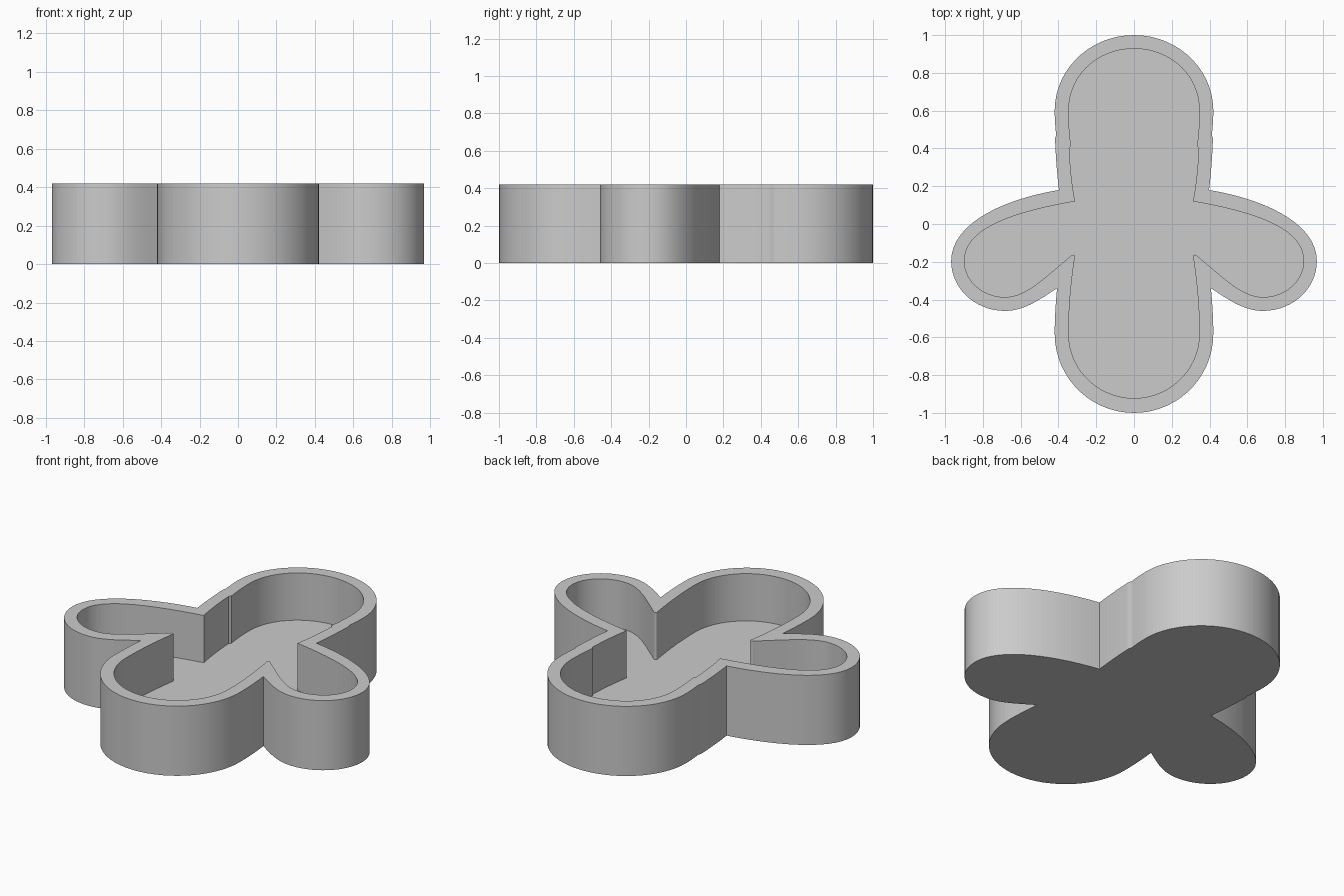
import bpy, bmesh, math
from mathutils import Vector
from mathutils.geometry import interpolate_bezier

cube = bpy.data.objects.get("Cube")
if cube:
    bpy.data.objects.remove(cube, do_unlink=True)

HEIGHT, FLOOR = 0.42, 0.135
STEPS = 16

grey = bpy.data.materials.new("plain grey")
grey.use_nodes = True
grey.diffuse_color = (0.6, 0.6, 0.6, 1)
grey.node_tree.nodes["Principled BSDF"].inputs["Base Color"].default_value = (0.6, 0.6, 0.6, 1)


def outline(start, segments):
    """Half outline of lines (one point) and curves (three points), mirrored to a closed loop."""
    points = [Vector(start)]
    for seg in segments:
        if len(seg) == 1:
            points.append(Vector(seg[0]))
        else:
            h1, h2, end = map(Vector, seg)
            points += [p.to_2d() for p in interpolate_bezier(points[-1], h1, h2, end, STEPS)[1:]]
    return points + [Vector((-p.x, p.y)) for p in reversed(points[1:-1])]


# Outer wall: head, neck step, arm, leg
outer = outline((0, 1), [
    [(0.232, 1), (0.42, 0.82), (0.42, 0.6)],
    [(0.42, 0.55), (0.416, 0.51), (0.412, 0.47)],
    [(0.418, 0.455)],
    [(0.415, 0.36), (0.407, 0.26), (0.397, 0.18)],
    [(0.70, 0.13), (0.968, 0.0), (0.968, -0.196)],
    [(0.968, -0.342), (0.84, -0.46), (0.683, -0.46)],
    [(0.58, -0.46), (0.50, -0.40), (0.407, -0.34)],
    [(0.415, -0.42), (0.42, -0.50), (0.42, -0.58)],
    [(0.42, -0.812), (0.232, -1), (0, -1)],
])

# Inner wall of the hollow
inner = outline((0, 0.928), [
    [(0.191, 0.928), (0.346, 0.79), (0.346, 0.6)],
    [(0.346, 0.54), (0.342, 0.47), (0.333, 0.412)],
    [(0.343, 0.4)],
    [(0.338, 0.3), (0.328, 0.2), (0.312, 0.12)],
    [(0.72, 0.05), (0.898, -0.05), (0.898, -0.196)],
    [(0.898, -0.302), (0.80, -0.387), (0.683, -0.387)],
    [(0.57, -0.387), (0.47, -0.28), (0.333, -0.168)],
    [(0.325, -0.158), (0.308, -0.162), (0.314, -0.18)],
    [(0.335, -0.32), (0.346, -0.45), (0.346, -0.58)],
    [(0.346, -0.77), (0.191, -0.922), (0, -0.922)],
])

bm = bmesh.new()


def wall(loop, low, high):
    """Cap the loop at the low level, raise a wall, and return the top edges."""
    bottom = [bm.verts.new((p.x, p.y, low)) for p in loop]
    top = [bm.verts.new((p.x, p.y, high)) for p in loop]
    bm.faces.new(bottom)
    edges = []
    for i in range(len(loop)):
        j = (i + 1) % len(loop)
        bm.faces.new((bottom[i], bottom[j], top[j], top[i]))
        edges.append(bm.edges.get((top[i], top[j])))
    return edges


# Outside, hollow and the flat rim joining them
rim_edges = wall(outer, 0, HEIGHT) + wall(inner, FLOOR, HEIGHT)
bmesh.ops.triangle_fill(bm, use_beauty=True, edges=rim_edges, normal=(0, 0, 1))
bmesh.ops.recalc_face_normals(bm, faces=bm.faces)

mesh = bpy.data.meshes.new("figure_tray")
bm.to_mesh(mesh)
bm.free()
mesh.materials.append(grey)
tray = bpy.data.objects.new("figure_tray", mesh)
bpy.context.collection.objects.link(tray)

bpy.ops.object.select_all(action='DESELECT')
tray.select_set(True)
bpy.context.view_layer.objects.active = tray
bpy.ops.object.shade_smooth_by_angle(angle=math.radians(30))
